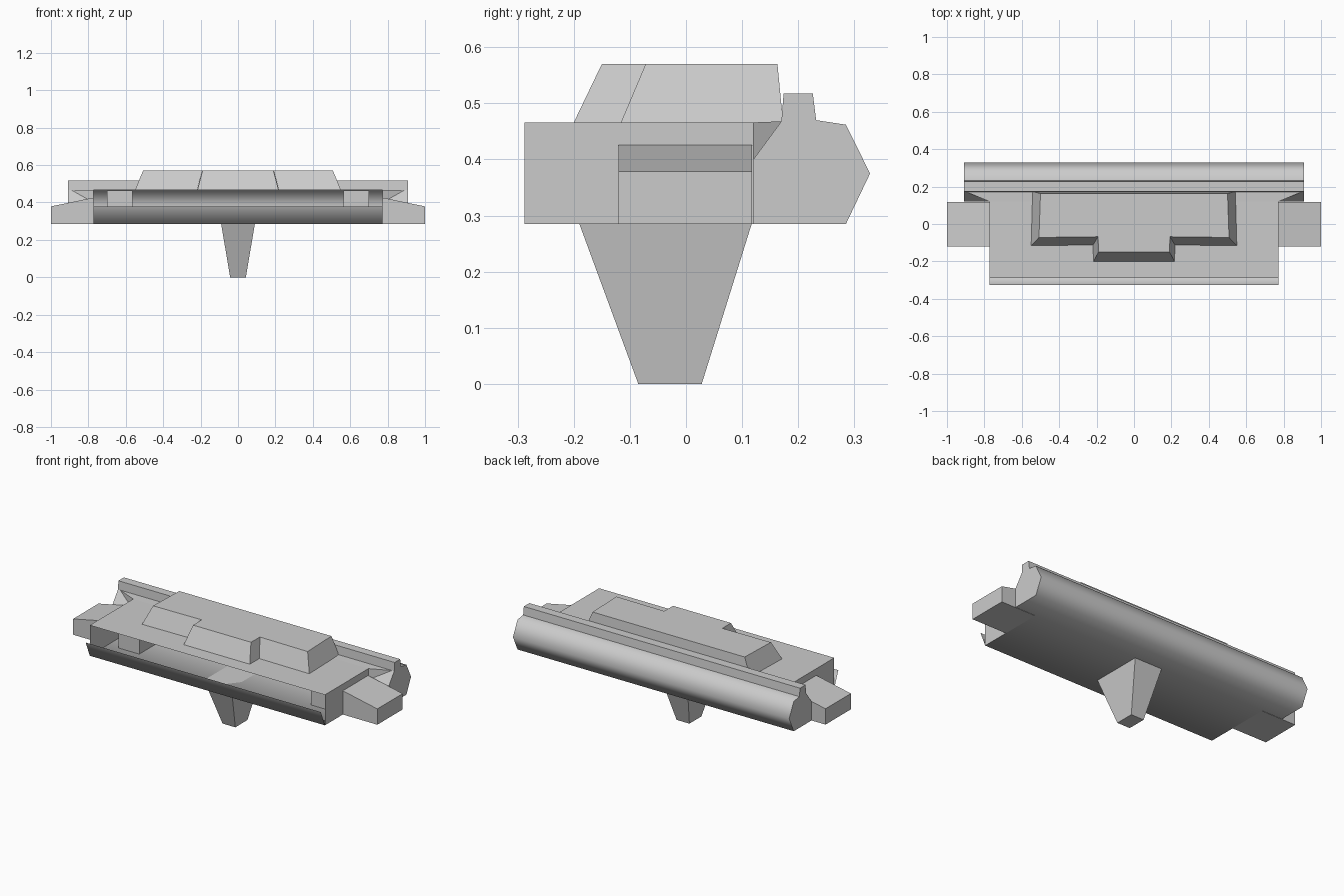
import bpy, bmesh, math

if "Cube" in bpy.data.objects:
    bpy.data.objects.remove(bpy.data.objects["Cube"])


def mesh(name, verts, faces, closed=False, smooth=None, mirror=False):
    me = bpy.data.meshes.new(name)
    me.from_pydata(verts, [], faces)
    if closed:
        bm = bmesh.new()
        bm.from_mesh(me)
        bmesh.ops.recalc_face_normals(bm, faces=bm.faces)
        bm.to_mesh(me)
        bm.free()
    ob = bpy.data.objects.new(name, me)
    bpy.context.collection.objects.link(ob)
    if mirror:
        ob.modifiers.new("mirror", 'MIRROR').use_axis[0] = True
    if smooth:
        bpy.ops.object.select_all(action='DESELECT')
        ob.select_set(True)
        bpy.context.view_layer.objects.active = ob
        bpy.ops.object.shade_smooth_by_angle(angle=math.radians(smooth))
    return ob


def strip(name, profile, w, smooth=None):
    """Open sheet: a (y, z) profile swept along x."""
    n = len(profile)
    verts = [(x, y, z) for x in (-w, w) for y, z in profile]
    faces = [(i, i + 1, n + i + 1, n + i) for i in range(n - 1)]
    return mesh(name, verts, faces, smooth=smooth)


def loft(name, low, high, mirror=False):
    """Closed solid between two matching loops."""
    n = len(low)
    faces = [tuple(range(n)), tuple(range(n, 2 * n))]
    faces += [(i, (i + 1) % n, n + (i + 1) % n, n + i) for i in range(n)]
    return mesh(name, low + high, faces, True, mirror=mirror)


def rect(x0, x1, y0, y1, z):
    return [(x0, y0, z), (x1, y0, z), (x1, y1, z), (x0, y1, z)]


Z0, Z1, W, R = 0.285, 0.466, 0.773, 0.908

# Hollow body: floor with an upturned front lip, and thin top plate
strip("floor_and_lip", [(-.326, .378), (-.288, Z0), (.12, Z0)], W, 70)
strip("top_plate", [(.176, .468), (.12, Z1), (-.288, Z1)], W)

# Side walls
mesh("side_wall", [(W, -.288, Z0), (W, .12, Z0), (W, .12, Z1), (W, -.288, Z1)],
     [(0, 1, 2, 3)], mirror=True)

# Rear roll with raised rib, open towards the inside
roll = [(.12, Z0), (.285, Z0), (.328, .375), (.285, .462), (.232, .47),
        (.226, .518), (.174, .518), (.17, .468)]
strip("rear_roll", roll, R, 66)
mesh("roll_end_cap", [(R, y, z) for y, z in roll + [(.12, .4)]],
     [tuple(range(9))], mirror=True)
mesh("roll_front_face",
     [(W, .12, Z0), (R, .12, Z0), (R, .12, .4), (W, .12, .4),
      (R, .17, .468), (W, .17, .468)],
     [(0, 1, 2, 3), (3, 2, 4, 5)], mirror=True)

# Corner gusset between plate and roll
mesh("corner_gusset",
     [(W, .12, Z1), (R - .01, .172, .468), (W, .12, .4), (W, .172, .468)],
     [(0, 1, 3), (0, 2, 1), (2, 3, 1), (0, 3, 2)], True, mirror=True)

# Side lugs with sloping tops, and inner blocks behind the front opening
loft("side_lug", rect(W, 1, -.12, .118, Z0),
     [(W, -.12, .426), (1, -.12, .379), (1, .118, .379), (W, .118, .426)], True)
loft("inner_block", rect(.565, .7, -.12, .118, Z0 + .001),
     rect(.565, .7, -.12, .118, Z1 - .001), True)


# Raised deck with stepped front
def deck_loop(w, t, yb, ys, yf, z):
    half = [(t, yf), (t + .002, ys), (w, ys - .004), (w - .008, yb)]
    pts = half + [(-x, y) for x, y in reversed(half)]
    return [(x, y, z) for x, y in pts]


loft("raised_deck", deck_loop(.55, .217, .173, -.112, -.2, Z1),
     deck_loop(.508, .19, .163, -.068, -.15, .57))

# Tapered foot
loft("foot", rect(-.042, .042, -.085, .028, 0), rect(-.09, .09, -.19, .117, Z0))
